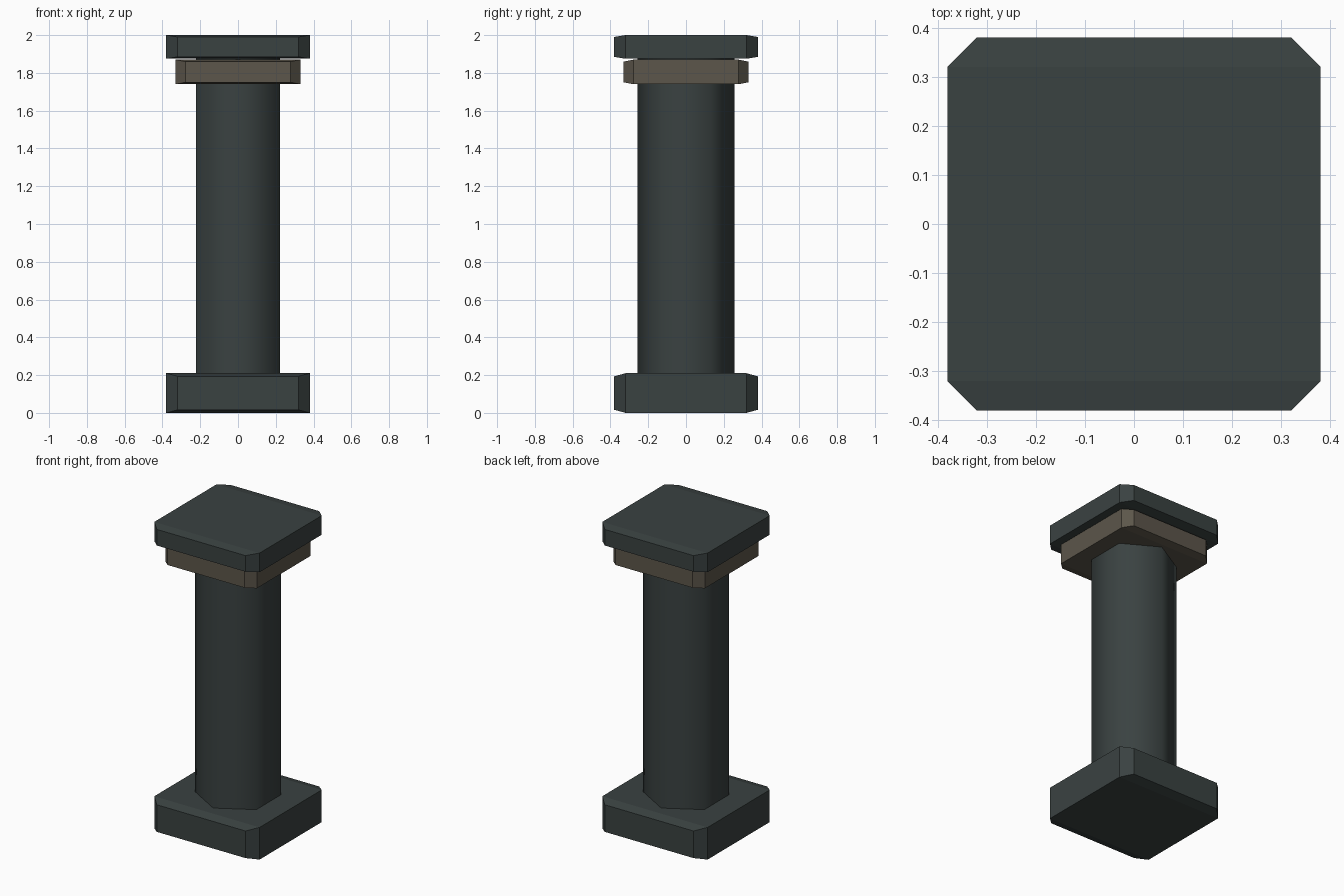
import bpy, bmesh, math

if "Cube" in bpy.data.objects:
    bpy.data.objects.remove(bpy.data.objects["Cube"])


def material(name, rgb):
    m = bpy.data.materials.new(name)
    m.diffuse_color = (*rgb, 1.0)
    m.use_nodes = True
    m.node_tree.nodes["Principled BSDF"].inputs["Base Color"].default_value = m.diffuse_color
    return m


dark = material("dark slate", (0.042, 0.054, 0.053))
tan = material("weathered brown", (0.107, 0.093, 0.069))


def add_object(name, bm, mat):
    bmesh.ops.recalc_face_normals(bm, faces=bm.faces)
    mesh = bpy.data.meshes.new(name)
    bm.to_mesh(mesh)
    bm.free()
    mesh.materials.append(mat)
    obj = bpy.data.objects.new(name, mesh)
    bpy.context.collection.objects.link(obj)
    return obj


def block(name, half, z0, z1, mat):
    """Square slab with cut corners, tapering slightly at front and back."""
    cut = 0.158 * half
    drop = 0.079 * (z1 - z0)
    inner = half - cut
    bm = bmesh.new()
    rows = []
    for y, x, d in ((-half, inner, drop), (-inner, half, 0),
                    (inner, half, 0), (half, inner, drop)):
        rows.append([bm.verts.new(p) for p in (
            (-x, y, z0 + d), (x, y, z0 + d), (x, y, z1 - d), (-x, y, z1 - d))])
    for a, b in zip(rows, rows[1:]):
        for i in range(4):
            j = (i + 1) % 4
            bm.faces.new((a[i], a[j], b[j], b[i]))
    bm.faces.new(rows[0])
    bm.faces.new(rows[-1])
    return add_object(name, bm, mat)


# Plinth, collar and top slab
block("base", 0.38, 0.0, 0.21, dark)
block("collar", 0.33, 1.74, 1.87, tan)
block("top_slab", 0.38, 1.875, 2.0, dark)

# Joint hidden between the collar and the slab is closed by the shaft core
# Six-sided shaft with smooth sides, points facing front and back
radius, z0, z1 = 0.256, 0.2, 1.88
bm = bmesh.new()
ring = [(radius * math.cos(math.radians(30 + 60 * i)),
         radius * math.sin(math.radians(30 + 60 * i))) for i in range(6)]
low = [bm.verts.new((x, y, z0)) for x, y in ring]
high = [bm.verts.new((x, y, z1)) for x, y in ring]
for i in range(6):
    j = (i + 1) % 6
    bm.faces.new((low[i], low[j], high[j], high[i]))
bm.faces.new(low)
bm.faces.new(high)
shaft = add_object("shaft", bm, dark)
bpy.context.view_layer.objects.active = shaft
shaft.select_set(True)
bpy.ops.object.shade_smooth_by_angle(angle=math.radians(65))
